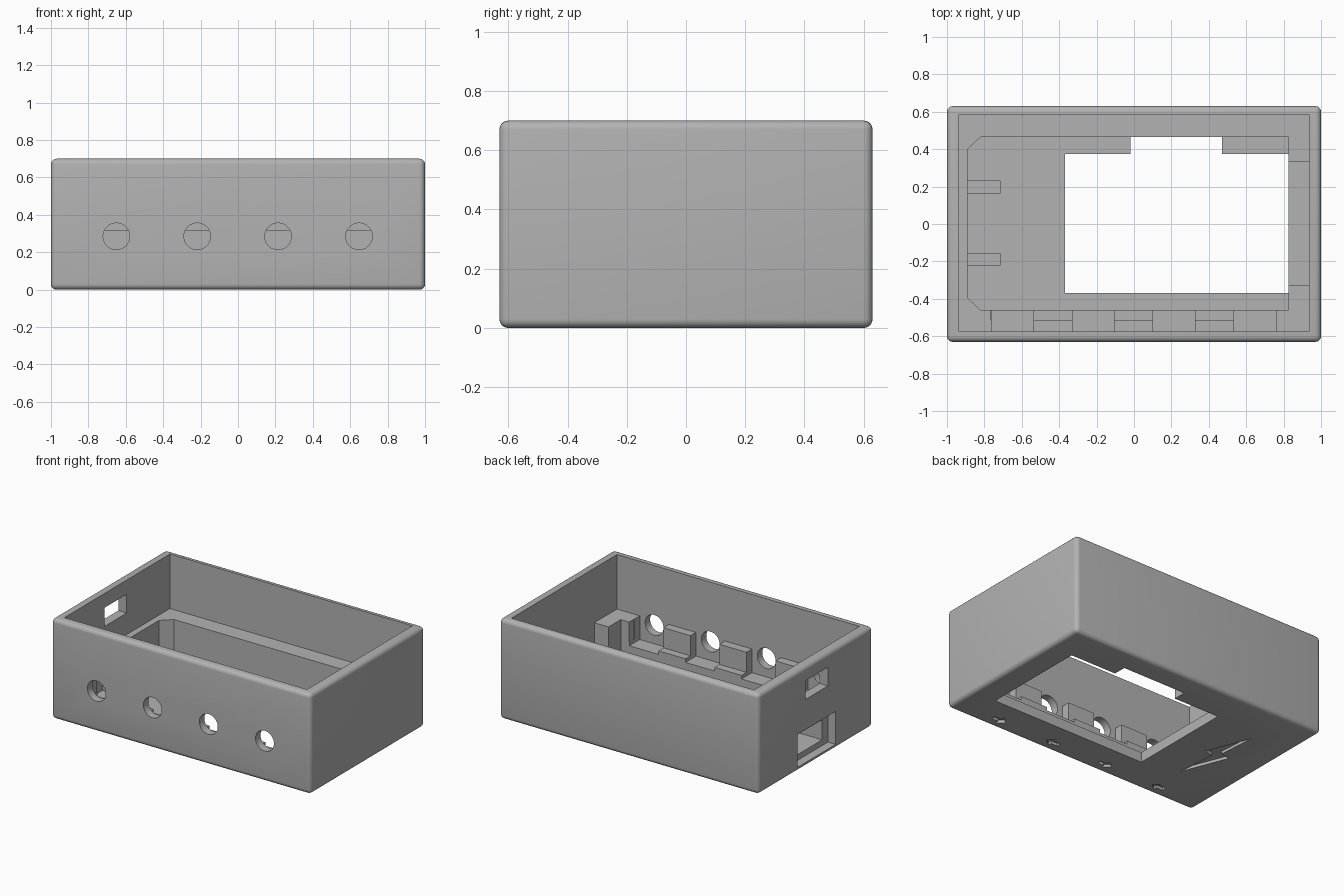
import bpy, bmesh, math

if "Cube" in bpy.data.objects:
    bpy.data.objects.remove(bpy.data.objects["Cube"])

grey = bpy.data.materials.new("plain grey")
grey.diffuse_color = (0.45, 0.45, 0.45, 1)
grey.use_nodes = True
grey.node_tree.nodes["Principled BSDF"].inputs["Base Color"].default_value = grey.diffuse_color


def finish(bm, name):
    bmesh.ops.recalc_face_normals(bm, faces=bm.faces)
    mesh = bpy.data.meshes.new(name)
    bm.to_mesh(mesh)
    bm.free()
    ob = bpy.data.objects.new(name, mesh)
    bpy.context.collection.objects.link(ob)
    mesh.materials.append(grey)
    return ob


def prism(name, pts, z0, z1):
    bm = bmesh.new()
    low = bm.faces.new([bm.verts.new((x, y, z0)) for x, y in pts])
    ext = bmesh.ops.extrude_face_region(bm, geom=[low])
    for v in ext["geom"]:
        if isinstance(v, bmesh.types.BMVert):
            v.co.z = z1
    return finish(bm, name)


def box(name, x0, x1, y0, y1, z0, z1):
    return prism(name, [(x0, y0), (x1, y0), (x1, y1), (x0, y1)], z0, z1)


def activate(ob):
    bpy.ops.object.select_all(action='DESELECT')
    ob.select_set(True)
    bpy.context.view_layer.objects.active = ob


def cut(cutter):
    cutter.hide_render = True
    mod = case.modifiers.new("cut", 'BOOLEAN')
    mod.operation, mod.solver, mod.object = 'DIFFERENCE', 'EXACT', cutter
    activate(case)
    bpy.ops.object.modifier_apply(modifier=mod.name)
    bpy.data.objects.remove(cutter)


# Rounded outer case
case = box("case", -1, 1, -0.63, 0.63, 0, 0.7)
bev = case.modifiers.new("round", 'BEVEL')
bev.width, bev.segments = 0.03, 5
activate(case)
bpy.ops.object.modifier_apply(modifier=bev.name)

# Open upper cavity, leaving a ledge, then the deeper chamfered pocket
cut(box("cavity", -0.935, 0.935, -0.575, 0.585, 0.32, 1))
cut(prism("pocket", [(-0.82, -0.46), (0.825, -0.46), (0.825, 0.465), (-0.82, 0.465),
                     (-0.89, 0.40), (-0.89, -0.395)], 0.07, 0.5))

# Screen window with its cable notch, through the floor
cut(prism("window", [(-0.37, -0.37), (0.825, -0.37), (0.825, 0.375), (0.47, 0.375),
                     (0.47, 0.465), (-0.02, 0.465), (-0.02, 0.375), (-0.37, 0.375)], -0.1, 0.15))

# Lowered part of the right ledge
cut(box("right_relief", 0.78, 0.935, -0.325, 0.335, 0.15, 0.5))

# Front ledge: lowered step, button bays, round button holes, arrow grooves
cut(box("front_step", -0.765, 0.76, -0.515, -0.4, 0.18, 0.5))
for i, x in enumerate((-0.65, -0.218, 0.214, 0.647)):
    cut(box("bay", x - 0.112, x + 0.112, -0.575, -0.4, 0.155, 0.5))
    bm = bmesh.new()
    bmesh.ops.create_cone(bm, cap_ends=True, segments=48, radius1=0.071, radius2=0.071, depth=0.2)
    hole = finish(bm, "button_hole")
    for v in hole.data.vertices:
        a, b, c = v.co
        v.co = (a + x, c - 0.62, b + 0.285)
    hole.data.flip_normals()
    bm = bmesh.new()
    bm.from_mesh(hole.data)
    bmesh.ops.recalc_face_normals(bm, faces=bm.faces)
    bm.to_mesh(hole.data)
    bm.free()
    cut(hole)
    s = 1 if i % 2 else -1
    arrow = [(-0.05, 0), (0, 0.04), (0, 0.015), (0.05, 0.015), (0.05, -0.015), (0, -0.015), (0, -0.04)]
    cut(prism("arrow_groove", [(x + s * a, -0.54 + b) for a, b in arrow], -0.05, 0.02))

# Power mark groove under the floor
cut(prism("bolt_groove", [(-0.71, 0.30), (-0.59, -0.01), (-0.655, -0.02),
                          (-0.635, -0.30), (-0.76, 0.02), (-0.69, 0.03)], -0.05, 0.02))

# Left wall: upper slot, and lower socket recess with a smaller opening
cut(box("upper_slot", -1.1, -0.9, -0.135, 0.11, 0.47, 0.60))
cut(box("socket_recess", -1.1, -0.94, -0.22, 0.20, 0.03, 0.26))
cut(box("socket_opening", -1.1, -0.85, -0.155, 0.16, 0.07, 0.21))

activate(case)
bpy.ops.object.shade_smooth_by_angle(angle=math.radians(30))

# Ribs either side of the socket
for name, y0, y1 in (("back_rib", 0.162, 0.232), ("front_rib", -0.222, -0.157)):
    box(name, -0.895, -0.715, y0, y1, 0.06, 0.2)
